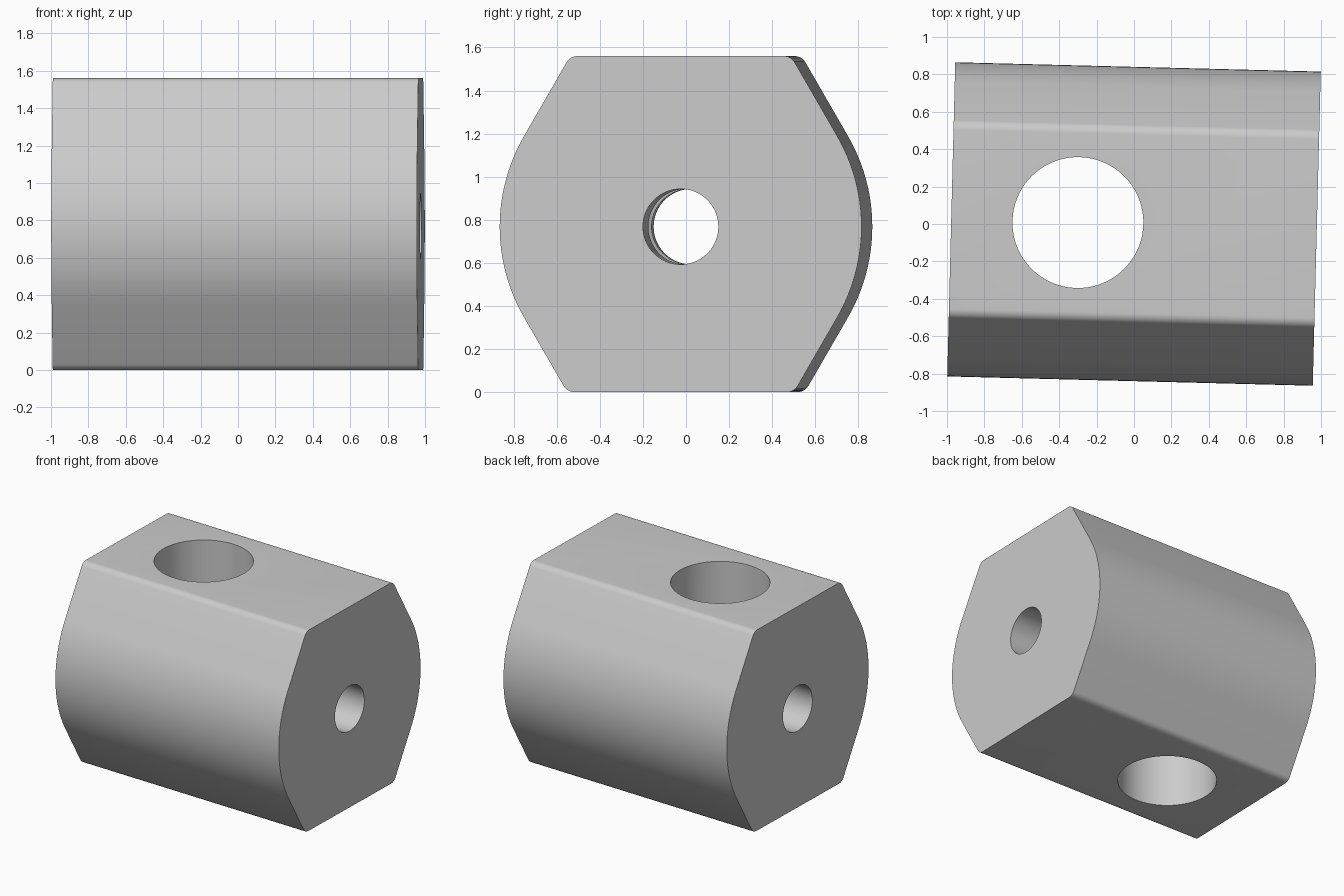
import bpy
import bmesh
from math import sin, cos, tan, pi, radians
from mathutils import Matrix

if "Cube" in bpy.data.objects:
    bpy.data.objects.remove(bpy.data.objects["Cube"])

LENGTH = 1.955
RADIUS = 0.84        # rounded sides
AXIS_Z = 0.768       # height of the long axis
HEIGHT = 1.56
FILLET = 0.06
TURN = Matrix.Rotation(radians(-1.46), 4, "Z")
SLOPE = radians(30)  # where the round side becomes a straight slope

grey = bpy.data.materials.new("Light grey")
grey.use_nodes = True
colour = (0.6, 0.6, 0.6, 1)
grey.diffuse_color = colour
grey.node_tree.nodes["Principled BSDF"].inputs["Base Color"].default_value = colour


def arc(cy, cz, r, start, end, steps):
    """Points of an arc in the y-z plane."""
    angles = [start + (end - start) * i / steps for i in range(steps + 1)]
    return [(cy + r * cos(a), cz + r * sin(a)) for a in angles]


def make_object(name, bm):
    bm.transform(TURN)
    bmesh.ops.recalc_face_normals(bm, faces=bm.faces)
    mesh = bpy.data.meshes.new(name)
    bm.to_mesh(mesh)
    bm.free()
    mesh.materials.append(grey)
    obj = bpy.data.objects.new(name, mesh)
    bpy.context.collection.objects.link(obj)
    return obj


def corner(rise):
    """Fillet centre between the slope and a flat at the given rise."""
    edge = RADIUS * cos(SLOPE) - (rise - RADIUS * sin(SLOPE)) * tan(SLOPE)
    return edge - FILLET * tan(radians(30)), rise - FILLET


# Block: half profile from bottom to top, mirrored, then extruded
low_y, low_z = corner(AXIS_Z)
top_y, top_z = corner(HEIGHT - AXIS_Z)
half = arc(low_y, -low_z, FILLET, -pi / 2, -SLOPE, 8)
half += arc(0, 0, RADIUS, -SLOPE, SLOPE, 24)
half += arc(top_y, top_z, FILLET, SLOPE, pi / 2, 8)
profile = half + [(-y, z) for y, z in reversed(half)]

bm = bmesh.new()
verts = [bm.verts.new((-LENGTH / 2, y, z + AXIS_Z)) for y, z in profile]
end_face = bm.faces.new(verts)
extruded = bmesh.ops.extrude_face_region(bm, geom=[end_face], use_keep_orig=True)
bmesh.ops.translate(
    bm, vec=(LENGTH, 0, 0),
    verts=[g for g in extruded["geom"] if isinstance(g, bmesh.types.BMVert)])
block = make_object("drilled_block", bm)


def drill(name, radius, matrix):
    """Cut a through hole with a cylinder."""
    bm = bmesh.new()
    bmesh.ops.create_cone(bm, cap_ends=True, segments=72, radius1=radius,
                          radius2=radius, depth=3, matrix=matrix)
    cutter = make_object(name, bm)
    cutter.hide_render = True
    mod = block.modifiers.new(name, "BOOLEAN")
    mod.operation = "DIFFERENCE"
    mod.solver = "EXACT"
    mod.object = cutter
    bpy.ops.object.modifier_apply(modifier=mod.name)
    bpy.data.objects.remove(cutter)


bpy.ops.object.select_all(action="DESELECT")
bpy.context.view_layer.objects.active = block
block.select_set(True)

# Wide vertical hole and narrow hole along the axis
drill("vertical_hole", 0.35, Matrix.Translation((-0.3, 0, AXIS_Z)))
drill("axial_hole", 0.175,
      Matrix.Translation((0, 0, AXIS_Z)) @ Matrix.Rotation(pi / 2, 4, "Y"))

bpy.ops.object.shade_smooth_by_angle(angle=radians(30))
